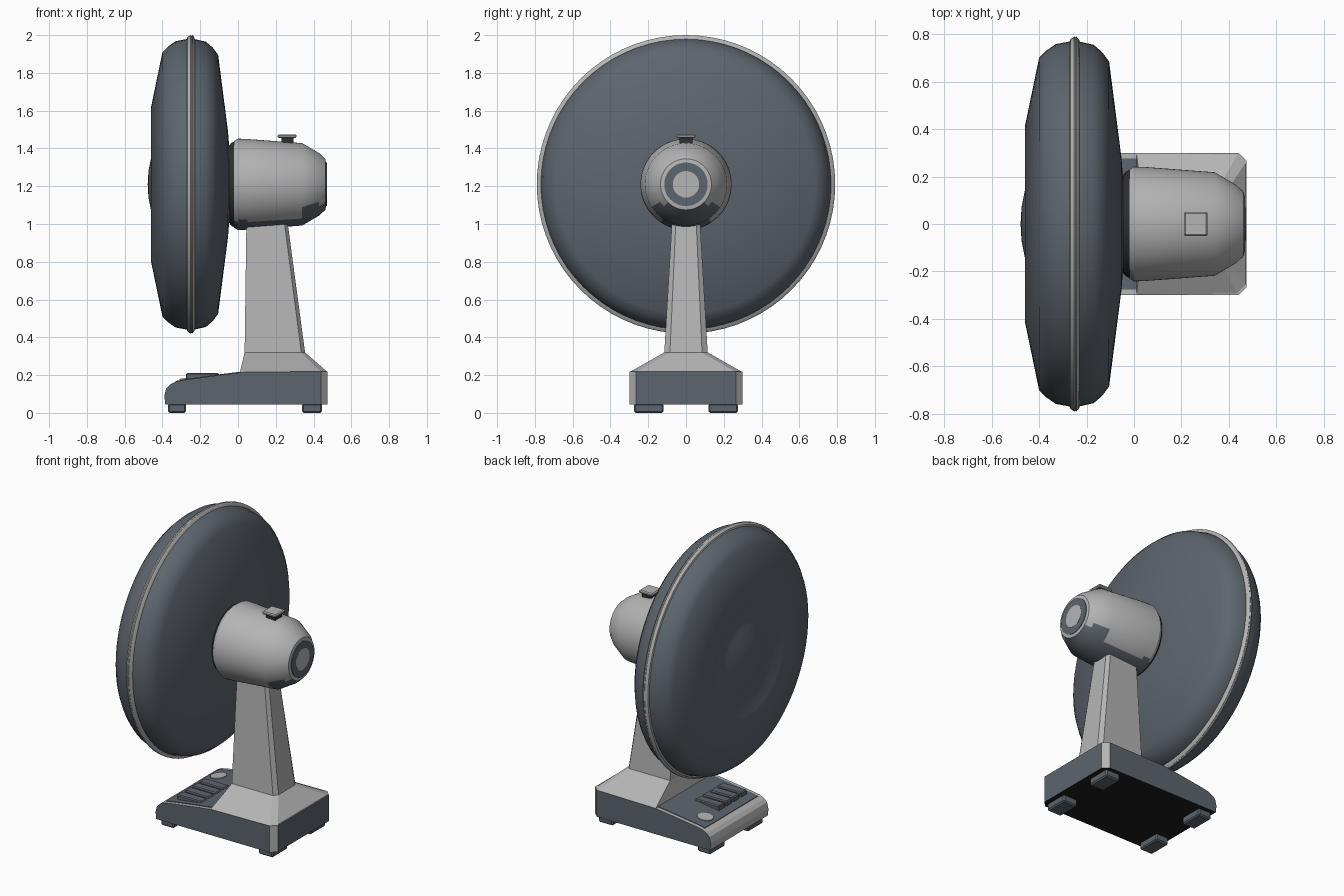
import bpy, bmesh, math
from mathutils import Vector, Matrix

cube = bpy.data.objects.get("Cube")
if cube:
    bpy.data.objects.remove(cube, do_unlink=True)

AXIS_Z = 1.21


def material(name, r, g, b):
    m = bpy.data.materials.new(name)
    m.use_nodes = True
    m.diffuse_color = (r, g, b, 1)
    bsdf = m.node_tree.nodes["Principled BSDF"]
    bsdf.inputs["Base Color"].default_value = (r, g, b, 1)
    bsdf.inputs["Roughness"].default_value = 0.6
    return m


grey = material("light grey", 0.46, 0.46, 0.46)
slate = material("slate", 0.11, 0.13, 0.155)
dark = material("dark grey", 0.03, 0.03, 0.03)
black = material("black", 0.012, 0.012, 0.012)


def finish(name, bm, mats, rule=None, smooth=None):
    """Turn a bmesh into an object, colour faces by rule and set shading."""
    bmesh.ops.recalc_face_normals(bm, faces=bm.faces)
    if rule:
        for f in bm.faces:
            f.material_index = rule(f.calc_center_median(), f.normal)
    me = bpy.data.meshes.new(name)
    bm.to_mesh(me)
    bm.free()
    for m in mats:
        me.materials.append(m)
    ob = bpy.data.objects.new(name, me)
    bpy.context.collection.objects.link(ob)
    if smooth:
        bpy.ops.object.select_all(action='DESELECT')
        ob.select_set(True)
        bpy.context.view_layer.objects.active = ob
        bpy.ops.object.shade_smooth_by_angle(angle=math.radians(smooth))
    return ob


def lathe(name, profile, mats, rule=None, smooth=35, steps=64):
    """Spin (x, radius) points around the fan axis."""
    bm = bmesh.new()
    vs = [bm.verts.new((x, 0, AXIS_Z + r)) for x, r in profile]
    es = [bm.edges.new(p) for p in zip(vs, vs[1:])]
    bmesh.ops.spin(bm, geom=vs + es, cent=(0, 0, AXIS_Z), axis=(1, 0, 0),
                   angle=math.tau, steps=steps)
    bmesh.ops.remove_doubles(bm, verts=bm.verts, dist=0.0005)
    return finish(name, bm, mats, rule, smooth)


def box(name, lo, hi, mat, bevel=0.0):
    lo, hi = Vector(lo), Vector(hi)
    bm = bmesh.new()
    bmesh.ops.create_cube(bm, size=1, matrix=Matrix.Translation((lo + hi) / 2)
                          @ Matrix.Diagonal((*(hi - lo), 1)))
    if bevel:
        bmesh.ops.bevel(bm, geom=bm.edges[:], offset=bevel, segments=1,
                        affect='EDGES')
    return finish(name, bm, [mat])


# Fan guard: solid disc with sunken front ring and central dome
lathe("fan_guard", [
    (-0.478, 0), (-0.474, 0.07), (-0.46, 0.14), (-0.44, 0.21), (-0.43, 0.25),
    (-0.435, 0.31), (-0.452, 0.37), (-0.46, 0.41), (-0.40, 0.70),
    (-0.37, 0.73), (-0.33, 0.758), (-0.26, 0.771), (-0.24, 0.771),
    (-0.17, 0.755), (-0.135, 0.725), (-0.105, 0.685), (-0.053, 0.28),
    (-0.045, 0.18), (-0.045, 0)], [slate], smooth=45, steps=72)

# Rim joining both guard halves
lathe("guard_rim", [
    (-0.274, 0.76), (-0.268, 0.779), (-0.252, 0.79), (-0.247, 0.786),
    (-0.242, 0.79), (-0.232, 0.779), (-0.226, 0.76)], [grey], steps=72)

# Collar between guard and motor
lathe("motor_collar", [(-0.05, 0), (-0.05, 0.2), (-0.035, 0.22),
                       (0.0, 0.235), (0.0, 0)], [dark])


# Motor housing: the underside is slate
def motor_rule(c, n):
    if c.x > 0.455:
        return 0
    return int(c.z < (1.10 if c.x > 0.34 else 1.02))


lathe("motor_housing", [
    (-0.02, 0), (-0.02, 0.23), (0.0, 0.242), (0.05, 0.24), (0.34, 0.218),
    (0.43, 0.165), (0.462, 0.135), (0.466, 0.115), (0.466, 0)],
    [grey, slate], motor_rule, 30)

# Rear ring and centre cap
lathe("motor_end_ring", [(0.46, 0.115), (0.470, 0.115), (0.470, 0.07),
                         (0.46, 0.07)], [slate])
lathe("motor_end_cap", [(0.46, 0.07), (0.471, 0.07), (0.471, 0)], [grey])

# Swing knob on top of the motor
box("knob_stem", (0.23, -0.035, 1.40), (0.295, 0.035, 1.458), dark)
box("knob_cap", (0.21, -0.05, 1.455), (0.31, 0.05, 1.475), grey, 0.006)

# Neck with sloping skirt: lofted rectangles with chamfered rear corners
bm = bmesh.new()
rings = []
for z, x0, xc, x1, w, c in [(0.215, 0.01, 0.44, 0.475, 0.30, 0.265),
                            (0.32, 0.035, 0.335, 0.355, 0.115, 0.085),
                            (1.05, 0.045, 0.24, 0.257, 0.072, 0.052)]:
    rings.append([bm.verts.new((x, y, z)) for x, y in
                  ((x0, -w), (xc, -w), (x1, -c), (x1, c), (xc, w), (x0, w))])
for a, b in zip(rings, rings[1:]):
    for i in range(6):
        j = (i + 1) % 6
        bm.faces.new((a[i], a[j], b[j], b[i]))
bm.faces.new(rings[0])
bm.faces.new(rings[-1])
finish("neck", bm, [grey])

# Base: side profile with a rounded nose, extruded across, rear corners cut
profile = [(-0.385, 0.045), (-0.39, 0.09), (-0.38, 0.13), (-0.36, 0.15),
           (-0.33, 0.165), (-0.28, 0.175), (-0.10, 0.20), (0.02, 0.215),
           (0.475, 0.22), (0.475, 0.045)]
bm = bmesh.new()
side = bm.faces.new([bm.verts.new((x, -0.30, z)) for x, z in profile])
out = bmesh.ops.extrude_face_region(bm, geom=[side])
bmesh.ops.translate(bm, vec=(0, 0.60, 0), verts=[
    g for g in out["geom"] if isinstance(g, bmesh.types.BMVert)])
rear = [e for e in bm.edges if all(v.co.x > 0.47 for v in e.verts)
        and abs(e.verts[0].co.y - e.verts[1].co.y) < 0.01]
bmesh.ops.bevel(bm, geom=rear, offset=0.035, segments=1, affect='EDGES')


def base_rule(c, n):
    if n.z < -0.9:
        return 2
    return int(abs(n.y) > 0.9 or n.x > 0.9)


finish("base", bm, [grey, slate, black], base_rule)

# Slate control panel following the top of the base
bm = bmesh.new()
top = [(-0.33, 0.165), (-0.28, 0.175), (-0.10, 0.20), (0.012, 0.214)]
rows = [[bm.verts.new((x, y, z + dz)) for y, dz in
         ((-0.275, 0), (-0.275, 0.004), (0.275, 0.004), (0.275, 0))]
        for x, z in top]
for a, b in zip(rows, rows[1:]):
    for i in range(4):
        j = (i + 1) % 4
        bm.faces.new((a[i], a[j], b[j], b[i]))
bm.faces.new(rows[0])
bm.faces.new(rows[-1])
finish("control_panel", bm, [slate])

# Row of speed keys
for i in range(4):
    y = -0.24 + i * 0.076
    box(f"speed_key_{i + 1}", (-0.275, y, 0.165), (-0.10, y + 0.062, 0.211),
        slate, 0.006)

# Round indicator beside the keys
bm = bmesh.new()
bmesh.ops.create_cone(bm, cap_ends=True, segments=20, radius1=0.05,
                      radius2=0.05, depth=0.008,
                      matrix=Matrix.Translation((-0.26, 0.17, 0.183))
                      @ Matrix.Rotation(-0.14, 4, 'Y'))
finish("indicator", bm, [grey])

# Feet
for end, x0, x1 in (("front", -0.37, -0.275), ("rear", 0.34, 0.445)):
    for label, s in (("left", 1), ("right", -1)):
        y0, y1 = sorted((s * 0.12, s * 0.275))
        box(f"{end}_{label}_foot", (x0, y0, 0), (x1, y1, 0.05), slate, 0.008)
